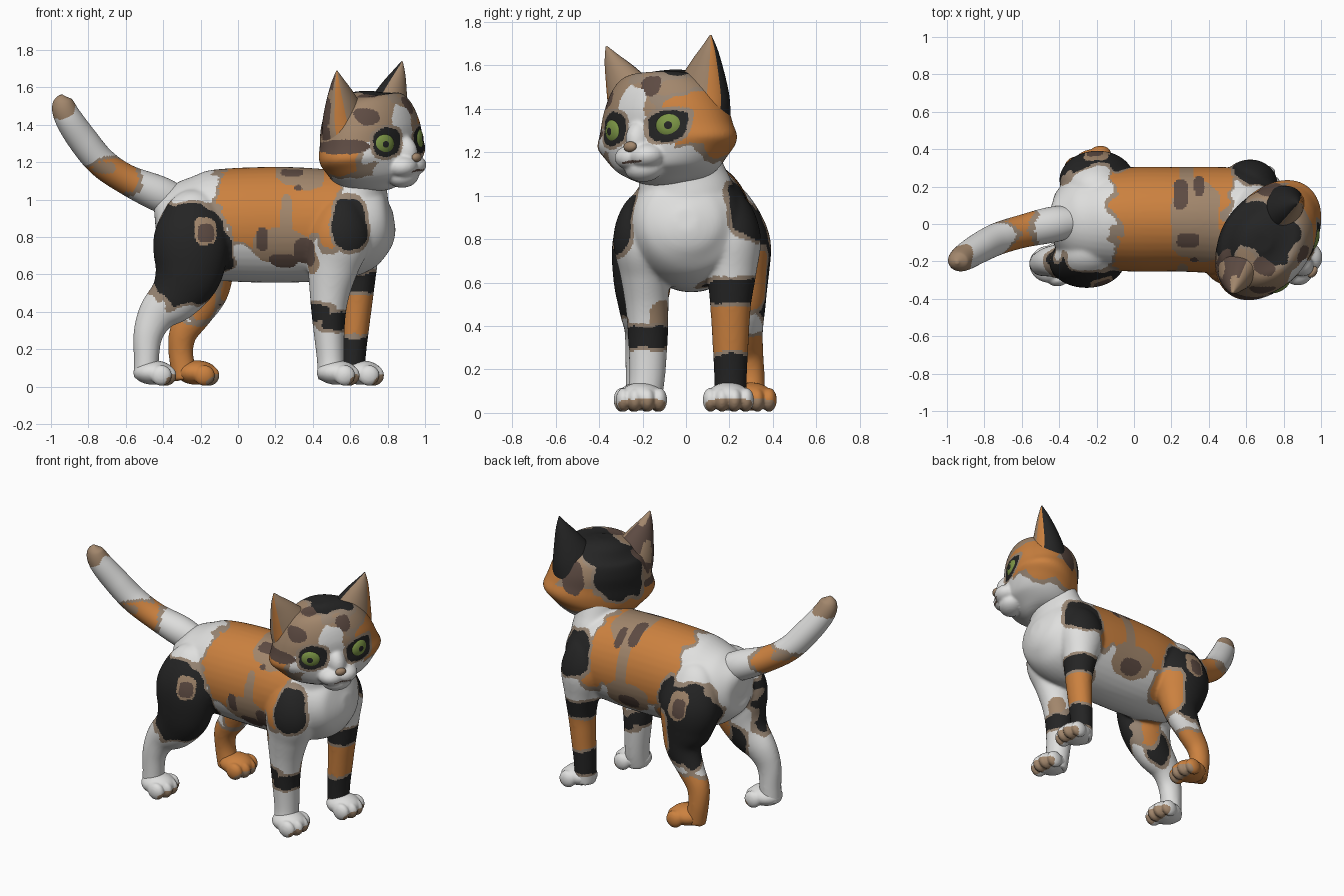
import bpy, bmesh, math
from mathutils import Vector, Matrix, noise

# Materials: one per colour
COLOURS = {"white": (.74, .74, .73), "black": (.018, .018, .018), "orange": (.60, .22, .05),
           "tan": (.36, .24, .15), "brown": (.11, .07, .055), "grey": (.32, .24, .175),
           "green": (.20, .30, .06)}
NAMES = list(COLOURS)
MATS = []
for n, c in COLOURS.items():
    m = bpy.data.materials.new(n + "_fur" if n != "green" else "green_eye")
    m.diffuse_color = (*c, 1)
    MATS.append(m)


def tube(bm, rings, segs=40, sub=6):
    """Loft of smooth ellipses; ring = x, y, z, radius sideways (y), radius across."""
    R = [rings[0]] + list(rings) + [rings[-1]]
    pts = []
    for i in range(1, len(R) - 2):
        for k in range(sub):
            t = k / sub
            pts.append([.5 * (2 * b + (c - a) * t + (2 * a - 5 * b + 4 * c - d) * t * t
                              + (3 * b - a - 3 * c + d) * t ** 3)
                        for a, b, c, d in zip(R[i - 1], R[i], R[i + 1], R[i + 2])])
    pts.append(list(rings[-1]))
    loops = []
    for i, p in enumerate(pts):
        tan = Vector(pts[min(i + 1, len(pts) - 1)][:3]) - Vector(pts[max(i - 1, 0)][:3])
        tan.normalize()
        side = (Vector((0, 1, 0)) - tan * tan.y).normalized()
        up = tan.cross(side)
        a, b = max(p[3], .004), max(p[4], .004)
        loops.append([bm.verts.new(Vector(p[:3]) + side * a * math.cos(w) + up * b * math.sin(w))
                      for w in (2 * math.pi * j / segs for j in range(segs))])
    for A, B in zip(loops, loops[1:]):
        for j in range(segs):
            k = (j + 1) % segs
            bm.faces.new((A[j], A[k], B[k], B[j]))
    bm.faces.new(loops[0][::-1])
    bm.faces.new(loops[-1])


def ball(bm, c, r):
    bmesh.ops.create_uvsphere(bm, u_segments=32, v_segments=20, radius=1,
                              matrix=Matrix.Translation(c) @ Matrix.Diagonal((*r, 1)))


def finish(name, bm, rule, matrix=Matrix(), voxel=0, smooth=6):
    """Make the object, optionally fuse its pieces, then colour faces by rule(centre, normal)."""
    bmesh.ops.recalc_face_normals(bm, faces=bm.faces[:])
    me = bpy.data.meshes.new(name)
    bm.to_mesh(me)
    bm.free()
    ob = bpy.data.objects.new(name, me)
    bpy.context.collection.objects.link(ob)
    bpy.context.view_layer.objects.active = ob
    if voxel:
        m = ob.modifiers.new("fuse", 'REMESH')
        m.mode, m.voxel_size = 'VOXEL', voxel
        s = ob.modifiers.new("soften", 'SMOOTH')
        s.factor, s.iterations = .5, smooth
        for mod in ("fuse", "soften"):
            bpy.ops.object.modifier_apply(modifier=mod)
    me = ob.data
    me.materials.clear()
    for m in MATS:
        me.materials.append(m)
    for f in me.polygons:
        f.use_smooth = True
        f.material_index = NAMES.index(rule(f.center, f.normal))
    ob.matrix_world = matrix
    return ob


def coat(patches, base="white", wobble=.2):
    """Fur rule: last matching rounded patch wins; black and orange get a soft border."""
    def rule(p, n):
        w = wobble * (noise.noise(p * 7) + .5 * noise.noise(p * 16))
        edge = None
        for col, c, r in reversed(patches):
            q = [abs(a - b) / s for a, b, s in zip(p, c, r)]
            if max(q) > 1.5:
                continue
            d = sum(v ** 3 for v in q) ** (1 / 3) + w
            if d < 1:
                return col if edge in (None, col) else "grey"
            if col in ("black", "orange") and d < 1 + .016 / min(r):
                edge = edge or col
        return "grey" if edge else base
    return rule


TORSO_PATCHES = [
    ("orange", (.2, .02, 1.0), (.32, .6, .27)), ("tan", (.33, .02, 1.18), (.13, .5, .13)),
    ("tan", (.25, -.28, .71), (.17, .1, .13)), ("tan", (.25, .3, .73), (.16, .1, .12)),
    ("tan", (.26, -.28, .9), (.03, .1, .17)), ("tan", (.28, .3, .92), (.04, .1, .2)),
    ("brown", (.25, -.28, .66), (.1, .12, .055)), ("brown", (.35, -.28, .72), (.06, .12, .08)),
    ("brown", (.13, -.28, .79), (.03, .1, .06)), ("brown", (.25, .3, .7), (.08, .1, .05)),
    ("brown", (.31, -.25, 1.09), (.045, .08, .05)), ("brown", (.25, .17, 1.15), (.04, .09, .1)),
    ("brown", (.29, -.09, 1.17), (.06, .04, .1)), ("brown", (.35, .2, 1.1), (.03, .06, .1)),
    ("orange", (.49, -.29, .88), (.06, .14, .15)), ("orange", (.5, .3, .9), (.07, .12, .14)),
    ("black", (.60, -.31, .87), (.09, .16, .14)), ("black", (.66, .31, .94), (.12, .15, .14))]
LEG_PATCHES = [
    ("black", (-.3, -.1, .45), (.08, .06, .1)), ("orange", (-.2, -.09, .55), (.07, .06, .1)),
    ("black", (-.26, -.32, .71), (.23, .22, .27)), ("tan", (-.17, -.34, .83), (.06, .1, .075)),
    ("brown", (-.17, -.34, .82), (.045, .1, .05)), ("orange", (-.26, .30, .12), (.2, .14, .22)),
    ("black", (-.22, .36, .70), (.22, .22, .27)), ("tan", (-.2, .38, .84), (.07, .1, .09)),
    ("brown", (-.21, .38, .82), (.045, .1, .06)),
    ("orange", (-.19, .2, .45), (.06, .05, .1)), ("orange", (-.03, .32, .6), (.08, .15, .14)),
    ("tan", (.57, -.1, .44), (.06, .07, .08)),
    ("black", (.42, -.18, .395), (.09, .13, .05)), ("black", (.53, -.18, .35), (.09, .13, .05)),
    ("orange", (.63, .21, .4), (.16, .14, .15)),
    ("black", (.63, .21, .56), (.16, .14, .06)), ("black", (.61, .21, .19), (.16, .14, .08))]

# Body: torso, neck and four legs fused together
body = bmesh.new()
tube(body, [(-.445, .02, .90, .05, .07), (-.42, .02, .90, .14, .15), (-.34, .02, .885, .22, .22),
            (-.2, .02, .865, .26, .285), (0, .025, .865, .28, .305), (.25, .025, .865, .28, .31),
            (.45, .02, .865, .285, .30), (.6, .01, .87, .285, .285), (.73, 0, .88, .24, .23),
            (.80, 0, .885, .16, .15), (.835, 0, .89, .05, .05)])
tube(body, [(.61, 0, .82, .22, .17), (.635, 0, .98, .23, .17), (.65, -.02, 1.1, .2, .145),
            (.67, -.05, 1.25, .17, .13)])
tube(body, [(.52, -.15, 1.0, .05, .08), (.54, -.18, .93, .11, .13), (.54, -.20, .8, .135, .17),
            (.51, -.19, .65, .115, .14), (.49, -.18, .5, .1, .108), (.485, -.175, .35, .092, .088),
            (.495, -.18, .15, .082, .074), (.5, -.2, .04, .08, .075)])
tube(body, [(.58, .16, 1.0, .05, .08), (.6, .19, .93, .11, .13), (.62, .21, .8, .135, .15),
            (.635, .21, .65, .115, .112), (.64, .205, .5, .095, .086), (.63, .205, .35, .085, .076),
            (.615, .205, .15, .075, .068), (.62, .205, .04, .075, .07)])
tube(body, [(-.24, -.1, 1.03, .04, .06), (-.24, -.155, .96, .1, .14), (-.25, -.2, .8, .135, .2),
            (-.265, -.2, .62, .135, .185), (-.33, -.2, .49, .11, .145), (-.43, -.2, .39, .085, .105),
            (-.48, -.21, .28, .07, .08), (-.49, -.21, .15, .068, .068), (-.49, -.21, .04, .07, .07)])
tube(body, [(-.2, .13, 1.03, .04, .06), (-.2, .19, .97, .1, .14), (-.2, .235, .8, .15, .2),
            (-.18, .25, .64, .135, .17), (-.17, .27, .51, .1, .12), (-.235, .28, .38, .075, .09),
            (-.295, .29, .28, .066, .075), (-.305, .3, .17, .062, .066), (-.28, .3, .04, .065, .07)])
finish("body_and_legs", body, coat(TORSO_PATCHES + LEG_PATCHES), voxel=.0095, smooth=14)

# Tail
tail = bmesh.new()
tube(tail, [(-.28, .02, .97, .07, .08), (-.42, 0, 1.03, .095, .095), (-.6, -.04, 1.11, .088, .08),
            (-.73, -.08, 1.2, .086, .08), (-.83, -.13, 1.32, .08, .08), (-.91, -.18, 1.44, .07, .072),
            (-.94, -.2, 1.52, .05, .055), (-.947, -.205, 1.56, .01, .01)], sub=12)
finish("tail", tail, coat([("orange", (-.67, -.1, 1.12), (.14, .2, .09)), ("tan", (-.72, -.1, 1.17), (.06, .2, .03)),
                           ("tan", (-.95, -.2, 1.51), (.09, .12, .08))]))

# Paws with four toes each
for name, x, y, base in (("front_right_paw", .53, -.205, "white"), ("front_left_paw", .66, .195, "white"),
                         ("back_right_paw", -.45, -.215, "white"), ("back_left_paw", -.22, .3, "orange")):
    paw = bmesh.new()
    ball(paw, (x, y, .075), (.11, .1, .065))
    for dy, dx in ((-.082, .04), (-.029, .065), (.029, .065), (.082, .04)):
        ball(paw, (x + dx, y + dy, .06), (.056, .036, .055))
    finish(name, paw, coat([("tan", (x + .1, y, .03), (.06, .12, .035))], base), voxel=.007, smooth=4)

# Head: skull loft, muzzle lobes, chin and nose bridge, built facing +x then turned
HEAD = Matrix.Translation((.71, -.088, 1.31)) @ Matrix.Rotation(math.radians(-36), 4, 'Z') \
    @ Matrix.Rotation(math.radians(5), 4, 'X')
head = bmesh.new()
tube(head, [(.02, 0, -.26, .04, .04), (.02, 0, -.245, .14, .12), (.015, 0, -.2, .235, .2),
            (.01, 0, -.13, .31, .23), (.005, 0, -.07, .358, .238), (.003, 0, .0, .337, .238),
            (0, 0, .09, .305, .24), (-.005, 0, .18, .255, .215), (-.015, 0, .24, .17, .15),
            (-.015, 0, .268, .05, .05)], segs=64)
for s in (-1, 1):
    ball(head, (.226, s * .04, -.13), (.085, .085, .06))
ball(head, (.2, 0, -.185), (.08, .095, .062))
ball(head, (.2, 0, -.06), (.095, .065, .1))
HEAD_PATCHES = [
    ("tan", (0, 0, .17), (.45, .6, .21)),
    ("orange", (-.1, 0, -.08), (.24, .5, .085)),
    ("orange", (.12, .27, .03), (.22, .17, .13)),
    ("black", (-.22, -.06, .1), (.13, .16, .19)), ("black", (-.05, .06, .25), (.22, .13, .1)),
    ("brown", (-.17, .24, .07), (.1, .06, .11)),
    ("brown", (.02, -.32, .0), (.2, .2, .035)), ("brown", (-.1, -.25, .12), (.06, .12, .09)),
    ("brown", (.12, -.2, .15), (.07, .06, .05)), ("brown", (.17, .07, .19), (.06, .05, .05)),
    ("brown", (.07, -.1, .25), (.06, .04, .06)),
    ("white", (.25, -.02, .02), (.14, .075, .17)), ("white", (.3, -.01, -.15), (.19, .2, .11)),
    ("black", (.2, -.155, .005), (.1, .083, .068)), ("black", (.2, .155, .005), (.1, .083, .068)),
    ("brown", (.33, 0, -.155), (.06, .06, .006))]
finish("head", head, coat(HEAD_PATCHES, wobble=.3), HEAD, voxel=.008, smooth=6)

# Nose
nose = bmesh.new()
ball(nose, (.298, 0, -.085), (.022, .034, .024))
finish("nose", nose, lambda p, n: "tan", HEAD)

# Ears (tan inside, different backs) and eyes
for side, s, back in (("right", -1, "tan"), ("left", 1, "black")):
    ear = bmesh.new()
    tube(ear, [(-.03, s * .17, .07, .155, .13), (-.025, s * .2, .15, .135, .105),
               (-.01, s * .24, .25, .09, .072), (.005, s * .275, .335, .045, .038),
               (.017, s * .298, .405, .004, .004)])

    def ear_rule(p, n, s=s, back=back):
        if n.x > .35 and n.y * s < .6:
            return "tan"
        if n.x > .4:
            return "orange"
        if back == "tan":
            return "tan" if n.x > 0 or noise.noise(p * 9) < -.1 else "brown"
        return back
    finish(side + "_ear", ear, ear_rule, HEAD)

    eye = bmesh.new()
    bmesh.ops.create_uvsphere(eye, u_segments=40, v_segments=32, radius=1,
                              matrix=Matrix.Rotation(math.pi / 2, 4, 'Y'))
    finish(side + "_eye", eye, lambda p, n: "black" if p.x > .965 or p.x < .35 else "green",
           HEAD @ Matrix.Translation((.192, s * .155, .0)) @ Matrix.Rotation(s * math.radians(24), 4, 'Z')
           @ Matrix.Diagonal((.034, .066, .062, 1)))
